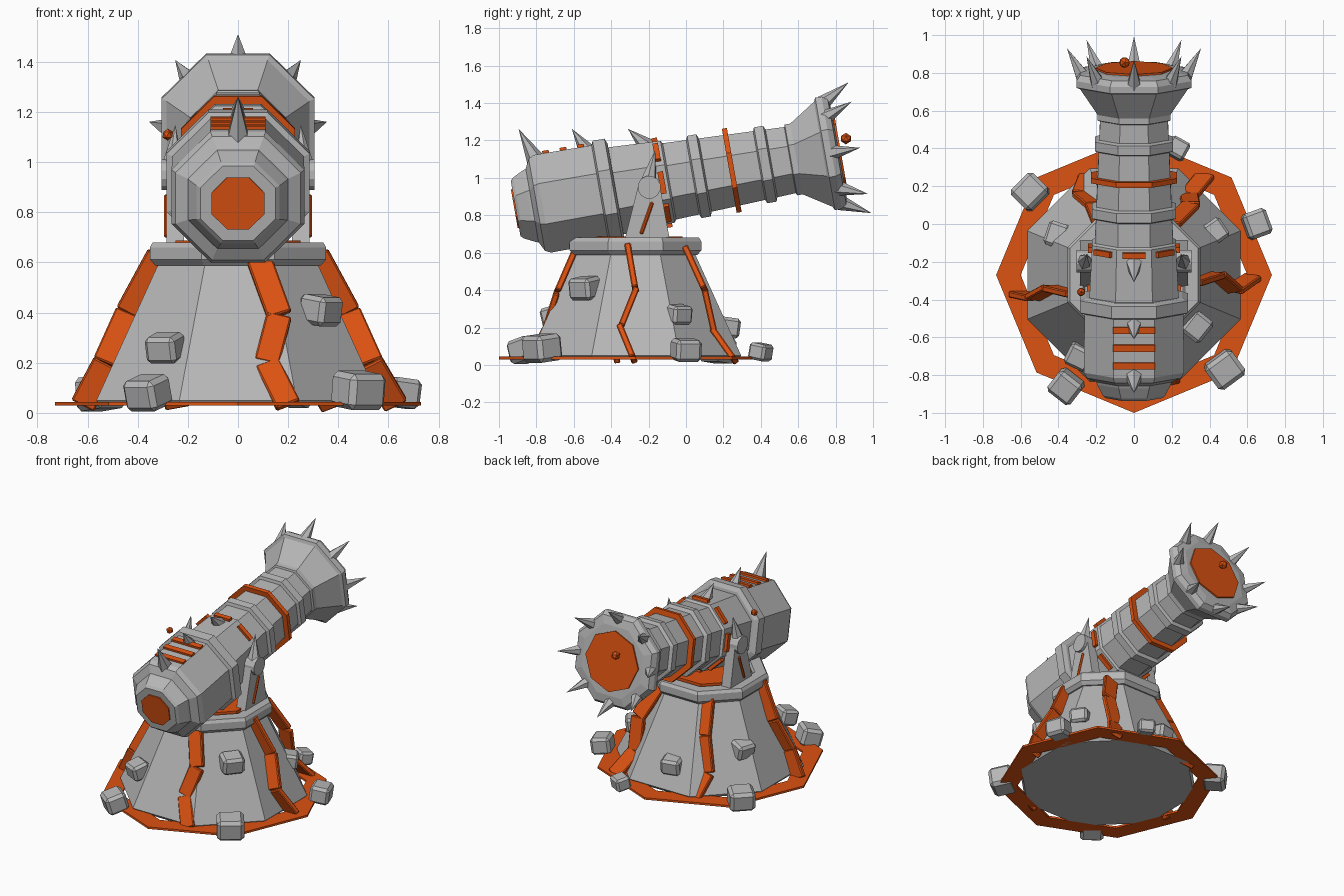
import bpy, bmesh, math, random
from mathutils import Vector, Matrix

if "Cube" in bpy.data.objects:
    bpy.data.objects.remove(bpy.data.objects["Cube"])

random.seed(4)


def material(name, rgb):
    m = bpy.data.materials.new(name)
    m.diffuse_color = (*rgb, 1)
    m.use_nodes = True
    m.node_tree.nodes["Principled BSDF"].inputs["Base Color"].default_value = m.diffuse_color
    return m


GREY = material("stone_grey", (0.47, 0.47, 0.47))
ORANGE = material("glowing_orange", (0.72, 0.085, 0.006))

BASE = Matrix.Translation((0, -0.27, 0))
TILT = math.radians(10)
# barrel frame: local z runs along the barrel, local -y is up
BARREL = Matrix.Translation((0, 0, 0.997)) @ Matrix.Rotation(TILT - math.pi / 2, 4, 'X')


def finish(bm, name, mat, matrix=Matrix()):
    bmesh.ops.recalc_face_normals(bm, faces=bm.faces)
    me = bpy.data.meshes.new(name)
    bm.to_mesh(me)
    bm.free()
    me.transform(matrix)
    me.materials.append(mat)
    ob = bpy.data.objects.new(name, me)
    bpy.context.collection.objects.link(ob)
    return ob


def lathe(name, profile, mat, matrix, sides=8, flat=True, closed=False):
    """Turn (radius, height) points; flat=True means radius is measured to the face."""
    bm = bmesh.new()
    k = 1 / math.cos(math.pi / sides) if flat else 1
    off = math.pi / sides if flat else 0
    rings = [[bm.verts.new((r * k * math.cos(off + i * math.tau / sides),
                            r * k * math.sin(off + i * math.tau / sides), h))
              for i in range(sides)] for r, h in profile]
    pairs = list(zip(rings, rings[1:])) + ([(rings[-1], rings[0])] if closed else [])
    for a, b in pairs:
        for i in range(sides):
            j = (i + 1) % sides
            bm.faces.new((a[i], a[j], b[j], b[i]))
    if not closed:
        bm.faces.new(rings[0])
        bm.faces.new(rings[-1])
    return finish(bm, name, mat, matrix)


def spike(name, base, tip, radius, mat=GREY, sides=6):
    base, tip = Vector(base), Vector(tip)
    d = tip - base
    bm = bmesh.new()
    bmesh.ops.create_cone(bm, cap_ends=True, segments=sides, radius1=radius, radius2=0, depth=d.length)
    m = Matrix.Translation((base + tip) / 2) @ d.to_track_quat('Z', 'Y').to_matrix().to_4x4()
    return finish(bm, name, mat, m)


def box(name, size, mat, matrix, bevel=0.0):
    bm = bmesh.new()
    bmesh.ops.create_cube(bm, size=1)
    bmesh.ops.scale(bm, vec=size, verts=bm.verts)
    if bevel:
        bmesh.ops.bevel(bm, geom=bm.edges[:], offset=bevel, segments=1, affect='EDGES')
    return finish(bm, name, mat, matrix)


def plate(name, a, b, width, thick, mat):
    """Flat slab from a to b whose wide side follows the x axis."""
    a, b = Vector(a), Vector(b)
    z = (b - a).normalized()
    y = z.cross(Vector((1, 0, 0))).normalized()
    x = y.cross(z)
    m = Matrix((x, y, z)).transposed().to_4x4()
    m.translation = (a + b) / 2
    return box(name, (width, thick, (b - a).length), mat, m, 0.006)


def on_barrel(s, r, ang=0.0):
    """Point at distance s along the barrel, r from its axis, ang from the top."""
    return BARREL @ Vector((r * math.sin(ang), -r * math.cos(ang), s))


# Base, collar and floor ring
lathe("base_tower", [(0.55, 0.03), (0.565, 0.05), (0.315, 0.6)], GREY, BASE)
lathe("floor_ring", [(0.6, 0.03), (0.73, 0.03), (0.73, 0.044), (0.6, 0.044)],
      ORANGE, BASE, flat=False, closed=True)
lathe("collar", [(0.30, 0.588), (0.33, 0.588), (0.352, 0.612), (0.352, 0.66), (0.34, 0.68),
                 (0.27, 0.68), (0.26, 0.66)], GREY, BASE)
lathe("collar_glow", [(0.25, 0.655), (0.25, 0.688)], ORANGE, BASE)

# Zigzag cracks running down the base
cracks = {
    "front": [(0.085, -0.595, 0.61), (0.165, -0.69, 0.39), (0.115, -0.75, 0.2), (0.2, -0.84, 0.03)],
    "right": [(0.315, -0.31, 0.63), (0.44, -0.27, 0.4), (0.53, -0.35, 0.2), (0.63, -0.28, 0.03)],
    "left": [(-0.315, -0.37, 0.63), (-0.44, -0.34, 0.4), (-0.53, -0.39, 0.2), (-0.62, -0.37, 0.03)],
    "back_right": [(0.2, 0.0, 0.62), (0.30, 0.1, 0.4), (0.29, 0.15, 0.18), (0.38, 0.26, 0.025)],
    "back_left": [(-0.17, 0.0, 0.62), (-0.21, 0.1, 0.4), (-0.28, 0.16, 0.18), (-0.24, 0.26, 0.025)],
}
for side, pts in cracks.items():
    for i in range(3):
        plate(f"crack_{side}_{i}", pts[i], pts[i + 1], 0.1, 0.034, ORANGE)

# Scattered rocks: x, y, z, size
rocks = [(-0.55, 0.17, 0.08, 0.15), (0.65, 0.0, 0.08, 0.13), (0.23, 0.4, 0.07, 0.1),
         (-0.4, -0.06, 0.3, 0.12), (0.43, -0.04, 0.27, 0.11), (0.33, -0.54, 0.41, 0.13),
         (0.48, -0.77, 0.09, 0.16), (-0.36, -0.86, 0.08, 0.14), (-0.29, -0.7, 0.26, 0.12),
         (-0.05, 0.22, 0.2, 0.12)]
for i, (x, y, z, s) in enumerate(rocks):
    turn = Matrix.Rotation(math.atan2(y + 0.27, x) + random.uniform(-0.2, 0.2), 4, 'Z')
    lean = Matrix.Rotation(random.uniform(0.1, 0.3), 4, 'Y')
    box(f"rock_{i}", (s, s * 1.1, s * 0.9), GREY, Matrix.Translation((x, y, z)) @ turn @ lean, s * 0.14)

# Barrel: stepped breech, tapered tube and flared muzzle
lathe("breech", [(0.15, -0.925), (0.165, -0.91), (0.195, -0.85), (0.2, -0.835), (0.25, -0.81),
                 (0.265, -0.78), (0.262, -0.45)], GREY, BARREL)
lathe("breech_glow", [(0.105, -0.9), (0.105, -0.932)], ORANGE, BARREL)
lathe("barrel_tube", [(0.24, -0.46), (0.235, -0.36), (0.222, -0.1), (0.207, -0.09),
                      (0.178, 0.6)], GREY, BARREL)
for name, s, r, w in (("breech_band", -0.425, 0.285, 0.065), ("middle_band", 0.07, 0.223, 0.05),
                      ("front_band", 0.43, 0.206, 0.05)):
    lathe(name, [(r - 0.03, s - w / 2 - 0.012), (r, s - w / 2), (r, s + w / 2),
                 (r - 0.03, s + w / 2 + 0.012)], GREY, BARREL)
lathe("orange_band", [(0.228, 0.235), (0.228, 0.262)], ORANGE, BARREL)
lathe("muzzle", [(0.18, 0.565), (0.192, 0.57), (0.192, 0.6), (0.285, 0.745), (0.305, 0.755),
                 (0.305, 0.79), (0.285, 0.82), (0.23, 0.83)], GREY, BARREL)
lathe("muzzle_glow", [(0.205, 0.82), (0.205, 0.84)], ORANGE, BARREL, flat=False)

# Broken ring of glowing plates, one per barrel face, and spikes around the muzzle
for i in range(8):
    a = i * math.pi / 4
    spin = BARREL @ Matrix.Rotation(a, 4, 'Z')
    box(f"ring_plate_{i}", (0.12, 0.03, 0.03), ORANGE, spin @ Matrix.Translation((0, -0.228, -0.13)))
    spike(f"muzzle_spike_{i}", on_barrel(0.79, 0.27, a), on_barrel(0.945, 0.355, a), 0.042)

# Vent slats and spikes on top of the barrel
for i, s in enumerate((-0.715, -0.62, -0.525)):
    box(f"vent_slat_{i}", (0.22, 0.02, 0.036), ORANGE, BARREL @ Matrix.Translation((0, -0.268, s)))
for i, (y, z, ty) in enumerate(((-0.8, 1.09, -0.895), (-0.52, 1.13, -0.61), (-0.2, 1.16, -0.31))):
    spike(f"top_spike_{i}", (0, y, z), (0, ty, 1.262), 0.052)

# Side brackets holding the barrel
for side, sx in (("left", -1), ("right", 1)):
    bm = bmesh.new()
    outline = [(-0.33, 0.66), (-0.085, 0.66), (-0.14, 0.96), (-0.255, 0.96)]
    inner, outer = ([bm.verts.new((sx * x, y, z)) for y, z in outline] for x in (0.215, 0.285))
    bm.faces.new(inner)
    bm.faces.new(outer)
    for i in range(4):
        j = (i + 1) % 4
        bm.faces.new((inner[i], inner[j], outer[j], outer[i]))
    finish(bm, f"bracket_{side}", GREY)
    hub = Matrix.Translation((sx * 0.26, -0.197, 0.95)) @ Matrix.Rotation(math.pi / 2, 4, 'Y')
    lathe(f"pivot_{side}", [(0.06, -0.045), (0.06, 0.045)], GREY, hub, sides=12)
    spike(f"bracket_spike_{side}", (sx * 0.262, -0.2, 0.98), (sx * 0.25, -0.165, 1.15), 0.045)
    plate(f"bracket_crack_{side}", (sx * 0.28, -0.24, 0.7), (sx * 0.28, -0.18, 0.87), 0.03, 0.02, ORANGE)

# Small floating embers
for i, p in enumerate(((-0.05, 0.855, 1.21), (-0.28, -0.36, 1.11))):
    bm = bmesh.new()
    bmesh.ops.create_icosphere(bm, subdivisions=1, radius=0.031 if i == 0 else 0.024)
    finish(bm, f"ember_{i}", ORANGE, Matrix.Translation(p))
